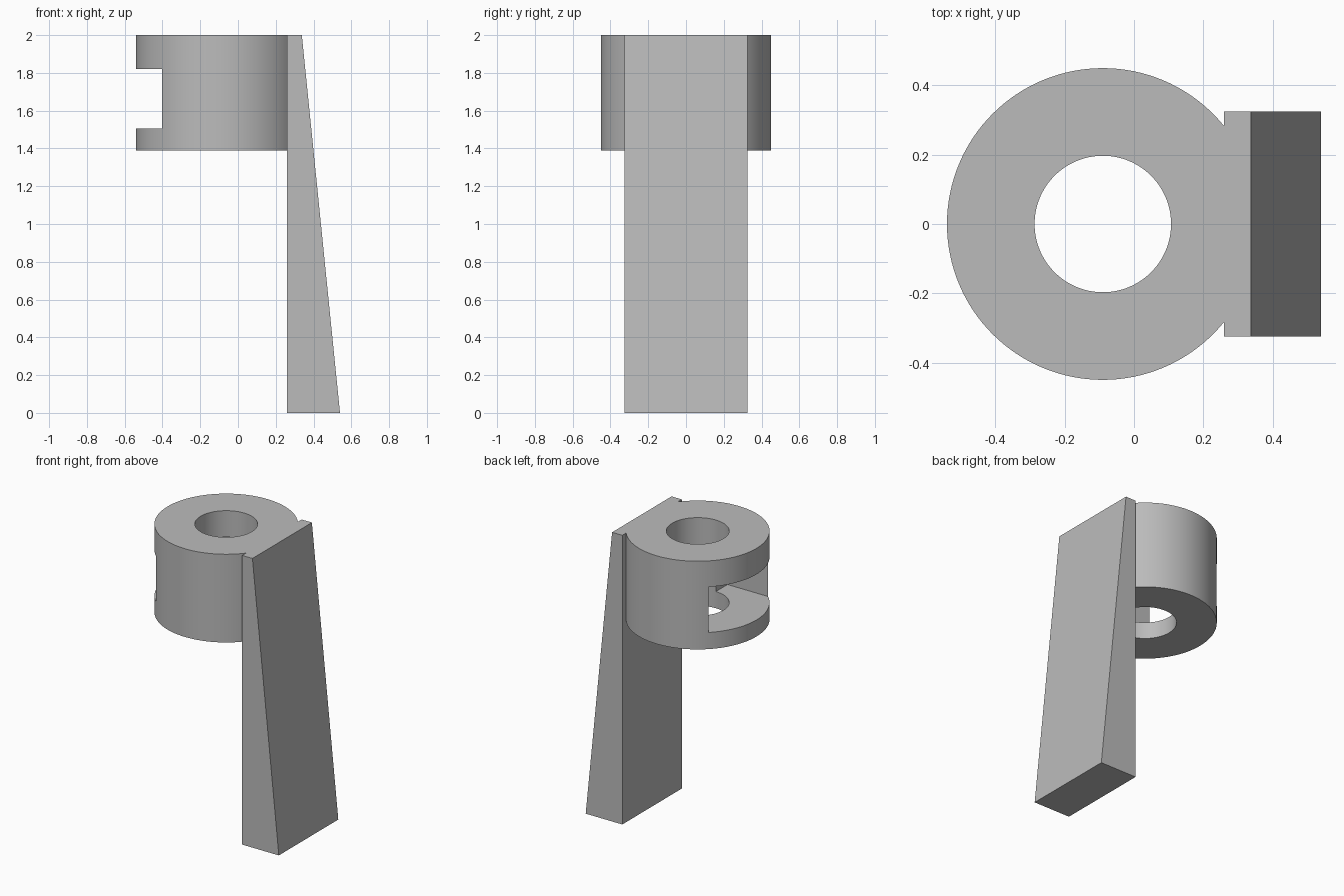
import bpy, bmesh, math

cube = bpy.data.objects.get("Cube")
if cube:
    bpy.data.objects.remove(cube, do_unlink=True)

grey = bpy.data.materials.new("plain grey")
grey.use_nodes = True
colour = (0.5, 0.5, 0.5, 1)
grey.diffuse_color = colour
grey.node_tree.nodes["Principled BSDF"].inputs["Base Color"].default_value = colour

CX, RADIUS, HOLE = -0.09, 0.45, 0.197
BOTTOM, TOP = 1.39, 2.0
HALF_WIDTH = 0.325
LEG_X = 0.26


def cylinder(name, radius, low, high):
    bpy.ops.mesh.primitive_cylinder_add(
        vertices=128, radius=radius, depth=high - low,
        location=(CX, 0, (low + high) / 2))
    bpy.context.object.name = name
    return bpy.context.object


def box(name, low, high):
    centre = [(a + b) / 2 for a, b in zip(low, high)]
    bpy.ops.mesh.primitive_cube_add(size=1, location=centre)
    ob = bpy.context.object
    ob.name = name
    ob.scale = [b - a for a, b in zip(low, high)]
    return ob


def cut(target, cutter):
    bpy.context.view_layer.update()
    mod = target.modifiers.new("cut", "BOOLEAN")
    mod.operation = "DIFFERENCE"
    mod.solver = "EXACT"
    mod.object = cutter
    bpy.ops.object.select_all(action="DESELECT")
    target.select_set(True)
    bpy.context.view_layer.objects.active = target
    bpy.ops.object.modifier_apply(modifier=mod.name)
    bpy.data.objects.remove(cutter, do_unlink=True)


# Ring: bored through, slotted on its outer side, flat where it meets the leg
ring = cylinder("ring", RADIUS, BOTTOM, TOP)
cut(ring, cylinder("bore_cutter", HOLE, BOTTOM - 0.1, TOP + 0.1))
cut(ring, box("slot_cutter", (-1, -HALF_WIDTH, 1.505), (CX, HALF_WIDTH, 1.82)))
cut(ring, box("flat_cutter", (LEG_X, -1, 1), (1, 1, 3)))
ring.data.materials.clear()
ring.data.materials.append(grey)
bpy.ops.object.shade_smooth_by_angle(angle=math.radians(30))

# Leg: tapered side profile extruded across the width
profile = [(LEG_X, 0), (0.54, 0), (0.338, TOP), (LEG_X, TOP)]
bm = bmesh.new()
face = bm.faces.new([bm.verts.new((x, -HALF_WIDTH, z)) for x, z in profile])
result = bmesh.ops.extrude_face_region(bm, geom=[face])
verts = [v for v in result["geom"] if isinstance(v, bmesh.types.BMVert)]
bmesh.ops.translate(bm, verts=verts, vec=(0, 2 * HALF_WIDTH, 0))
bmesh.ops.recalc_face_normals(bm, faces=bm.faces)
mesh = bpy.data.meshes.new("leg")
bm.to_mesh(mesh)
bm.free()
mesh.materials.append(grey)
leg = bpy.data.objects.new("leg", mesh)
bpy.context.collection.objects.link(leg)
